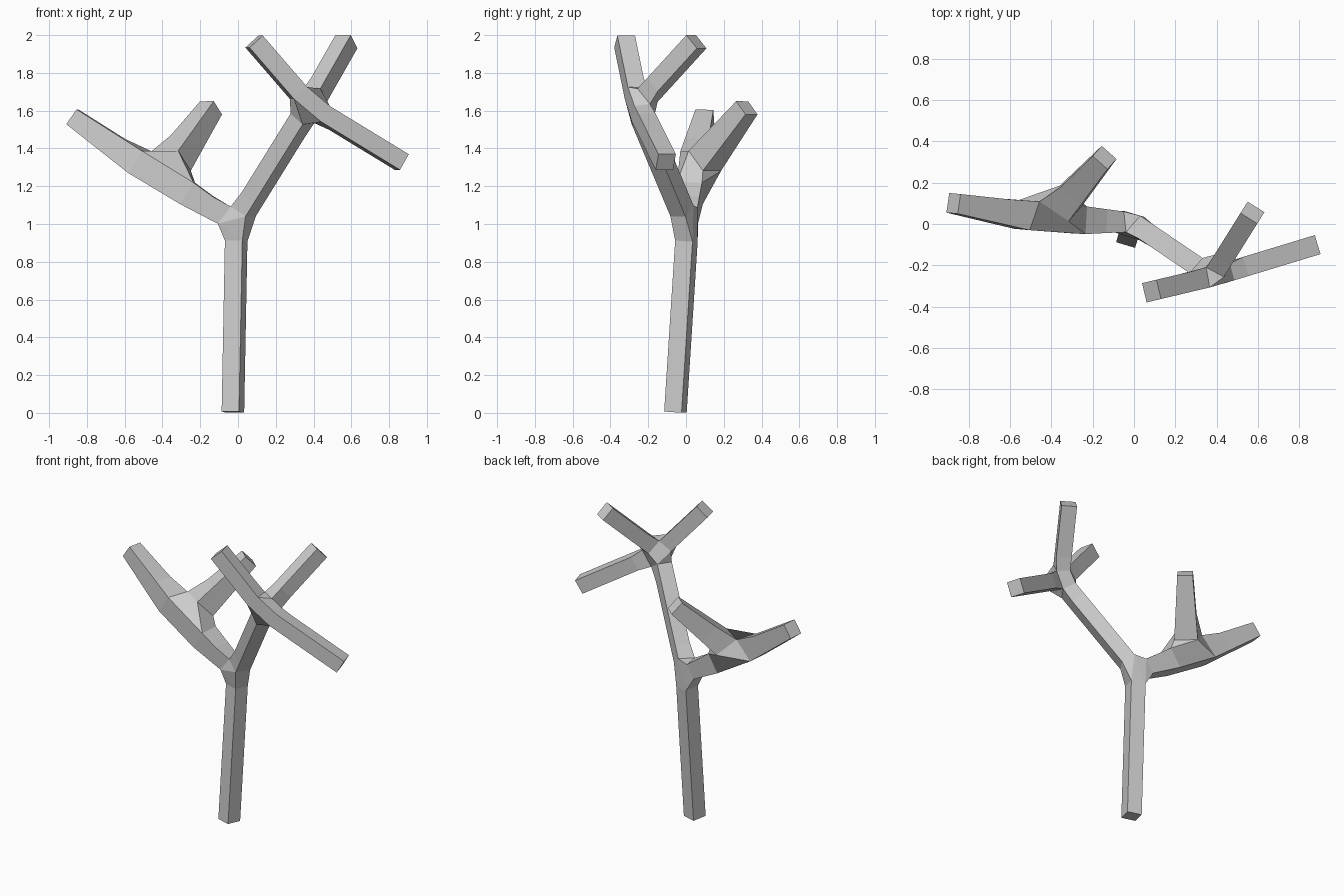
import bpy, bmesh

if "Cube" in bpy.data.objects:
    bpy.data.objects.remove(bpy.data.objects["Cube"])

# Branch skeleton: name -> (x, y, z, half thickness)
R = 0.048
nodes = {
    # trunk and first fork
    "base": (-0.027, -0.056, 0.004, R),
    "fork": (-0.008, 0.008, 1.0, R),
    # right bough with three twigs
    "right_fork": (0.38, -0.255, 1.625, R),
    "twig_a": (0.085, -0.325, 1.966, R),
    "twig_b": (0.574, 0.055, 1.965, R),
    "twig_c": (0.867, -0.107, 1.328, R),
    # left bough, thicker around its fork
    "left_start": (-0.078, 0.012, 1.044, 0.05),
    "left_swell": (-0.267, 0.02, 1.162, 0.067),
    "left_fork": (-0.4, 0.03, 1.245, 0.13),
    "left_out": (-0.535, 0.042, 1.326, 0.069),
    "left_tip": (-0.875, 0.1, 1.566, R),
    "up_out": (-0.338, 0.1, 1.335, 0.073),
    "up_tip": (-0.1425, 0.322, 1.615, R),
}
chains = [
    ["base", "fork", "right_fork", "twig_a"],
    ["right_fork", "twig_b"],
    ["right_fork", "twig_c"],
    ["fork", "left_start", "left_swell", "left_fork", "left_out", "left_tip"],
    ["left_fork", "up_out", "up_tip"],
]

bm = bmesh.new()
skin = bm.verts.layers.skin.verify()
verts = {}
for name, (x, y, z, r) in nodes.items():
    v = bm.verts.new((x, y, z))
    v[skin].radius = (r, r)
    v[skin].use_root = name == "base"
    verts[name] = v
for chain in chains:
    for a, b in zip(chain, chain[1:]):
        bm.edges.new((verts[a], verts[b]))

mesh = bpy.data.meshes.new("bare_tree")
bm.to_mesh(mesh)
bm.free()
tree = bpy.data.objects.new("bare_tree", mesh)
bpy.context.collection.objects.link(tree)

# Square-section bark around the skeleton, flat faces
mod = tree.modifiers.new("bark", "SKIN")
mod.branch_smoothing = 0.0
mod.use_smooth_shade = False
